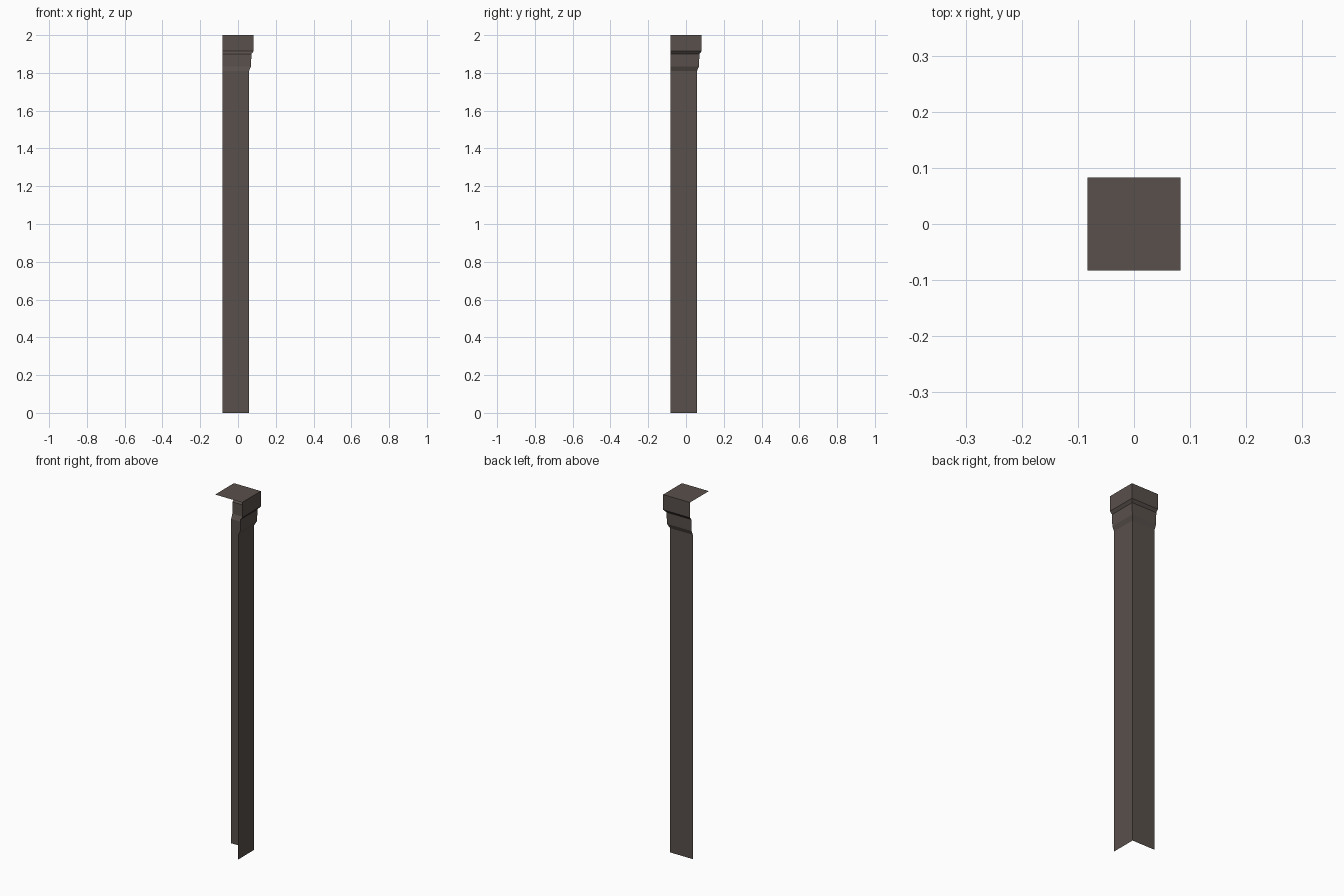
import bpy, bmesh

if "Cube" in bpy.data.objects:
    bpy.data.objects.remove(bpy.data.objects["Cube"])

R = 0.083  # half width of the cap; both walls run back to -R

# stone colour
mat = bpy.data.materials.new("dark brown stone")
mat.diffuse_color = (0.098, 0.079, 0.071, 1)
mat.use_nodes = True
mat.node_tree.nodes["Principled BSDF"].inputs["Base Color"].default_value = mat.diffuse_color

# wall profile: (distance of wall from centre, height)
PROFILE = [(0.058, 0.0), (0.058, 1.81), (0.069, 1.835),
           (0.071, 1.90), (0.083, 1.915), (0.083, 2.0)]


def finish(name, bm):
    bmesh.ops.recalc_face_normals(bm, faces=bm.faces)
    # make open sheets face outward (+x, +y, +z)
    if sum((f.normal.x + f.normal.y + f.normal.z) * f.calc_area() for f in bm.faces) < 0:
        bmesh.ops.reverse_faces(bm, faces=bm.faces)
    mesh = bpy.data.meshes.new(name)
    bm.to_mesh(mesh)
    bm.free()
    mesh.materials.append(mat)
    bpy.context.collection.objects.link(bpy.data.objects.new(name, mesh))


# corner pilaster: two open walls meeting at the +x +y corner
bm = bmesh.new()
rows = [[bm.verts.new(p) for p in ((d, -R, z), (d, d, z), (-R, d, z))]
        for d, z in PROFILE]
for low, high in zip(rows, rows[1:]):
    for i in range(2):
        bm.faces.new((low[i], low[i + 1], high[i + 1], high[i]))
finish("pilaster_walls", bm)

# flat square top
bm = bmesh.new()
bm.faces.new([bm.verts.new(p) for p in
              ((-R, -R, 2), (R, -R, 2), (R, R, 2), (-R, R, 2))])
finish("top_cap", bm)
